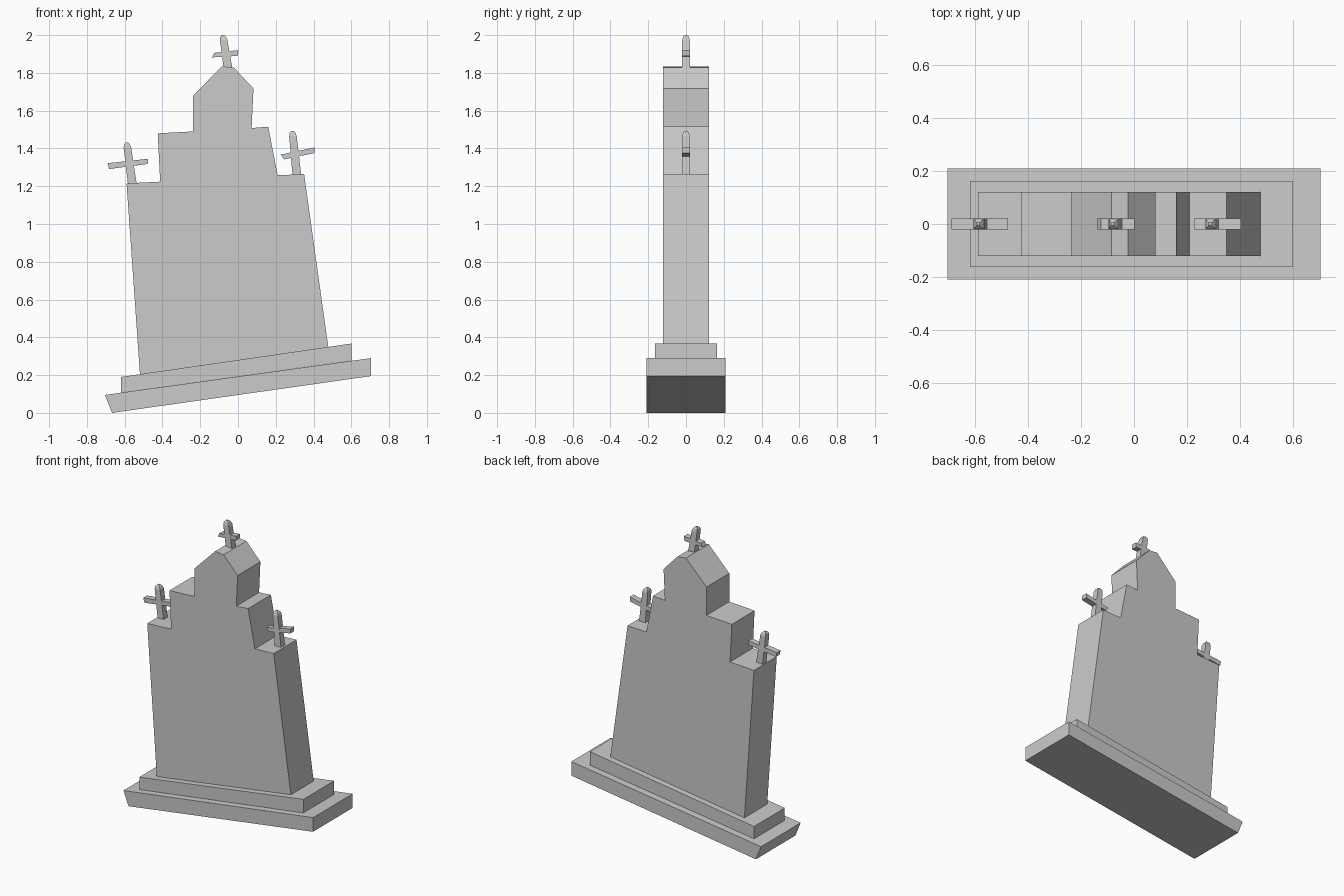
import bpy, bmesh

if "Cube" in bpy.data.objects:
    bpy.data.objects.remove(bpy.data.objects["Cube"])


def finish(name, bm):
    bmesh.ops.recalc_face_normals(bm, faces=bm.faces)
    mesh = bpy.data.meshes.new(name)
    bm.to_mesh(mesh)
    bm.free()
    obj = bpy.data.objects.new(name, mesh)
    bpy.context.collection.objects.link(obj)
    return obj


def slab(name, profile, half_depth):
    """Extrude an x-z outline symmetrically along y."""
    bm = bmesh.new()
    face = bm.faces.new([bm.verts.new((x, -half_depth, z)) for x, z in profile])
    ext = bmesh.ops.extrude_face_region(bm, geom=[face])
    verts = [v for v in ext["geom"] if isinstance(v, bmesh.types.BMVert)]
    bmesh.ops.translate(bm, verts=verts, vec=(0, 2 * half_depth, 0))
    return finish(name, bm)


def post(name, foot, tip, half_width):
    """Leaning square post whose tip narrows to a rounded end."""
    bm = bmesh.new()
    length = tip[1] - foot[1]
    steps = [(0, 1.1), (1 - 0.026 / length, 0.95), (1 - 0.009 / length, 0.72), (1, 0.3)]
    rings = []
    for t, s in steps:
        x = foot[0] + (tip[0] - foot[0]) * t
        z = foot[1] + length * t
        w, d = half_width * s, 0.021 * min(s, 1)
        rings.append([bm.verts.new((x + a * w, b * d, z))
                      for a, b in ((-1, -1), (1, -1), (1, 1), (-1, 1))])
    for lo, hi in zip(rings, rings[1:]):
        for i in range(4):
            j = (i + 1) % 4
            bm.faces.new((lo[i], lo[j], hi[j], hi[i]))
    bm.faces.new(rings[0])
    bm.faces.new(rings[-1])
    return finish(name, bm)


# Tilted two-step plinth
slab("plinth_lower", [(-0.667, 0), (0.705, 0.195), (0.705, 0.29), (-0.705, 0.095)], 0.21)
slab("plinth_upper", [(-0.62, 0.107), (0.6, 0.276), (0.6, 0.367), (-0.62, 0.19)], 0.163)

# Stepped, crooked headstone
slab("headstone", [
    (-0.519, 0.204), (0.478, 0.349), (0.35, 1.264), (0.21, 1.258),
    (0.16, 1.515), (0.072, 1.508), (0.082, 1.717), (-0.022, 1.828),
    (-0.085, 1.835), (-0.237, 1.68), (-0.237, 1.49), (-0.425, 1.48),
    (-0.412, 1.224), (-0.59, 1.215)], 0.121)

# Leaning crosses: post foot, post tip, crossbar outline
crosses = {
    "left": ((-0.56, 1.215), (-0.589, 1.432),
             [(-0.682, 1.291), (-0.478, 1.318), (-0.476, 1.345), (-0.69, 1.322)]),
    "centre": ((-0.053, 1.825), (-0.08, 2.0),
               [(-0.137, 1.882), (-0.002, 1.89), (0.002, 1.92),
                (-0.06, 1.914), (-0.125, 1.906)]),
    "right": ((0.312, 1.255), (0.288, 1.492),
              [(0.243, 1.342), (0.404, 1.375), (0.404, 1.405), (0.226, 1.367)]),
}
for side, (foot, tip, bar) in crosses.items():
    post(side + "_cross_post", foot, tip, 0.021)
    slab(side + "_cross_bar", bar, 0.02)
